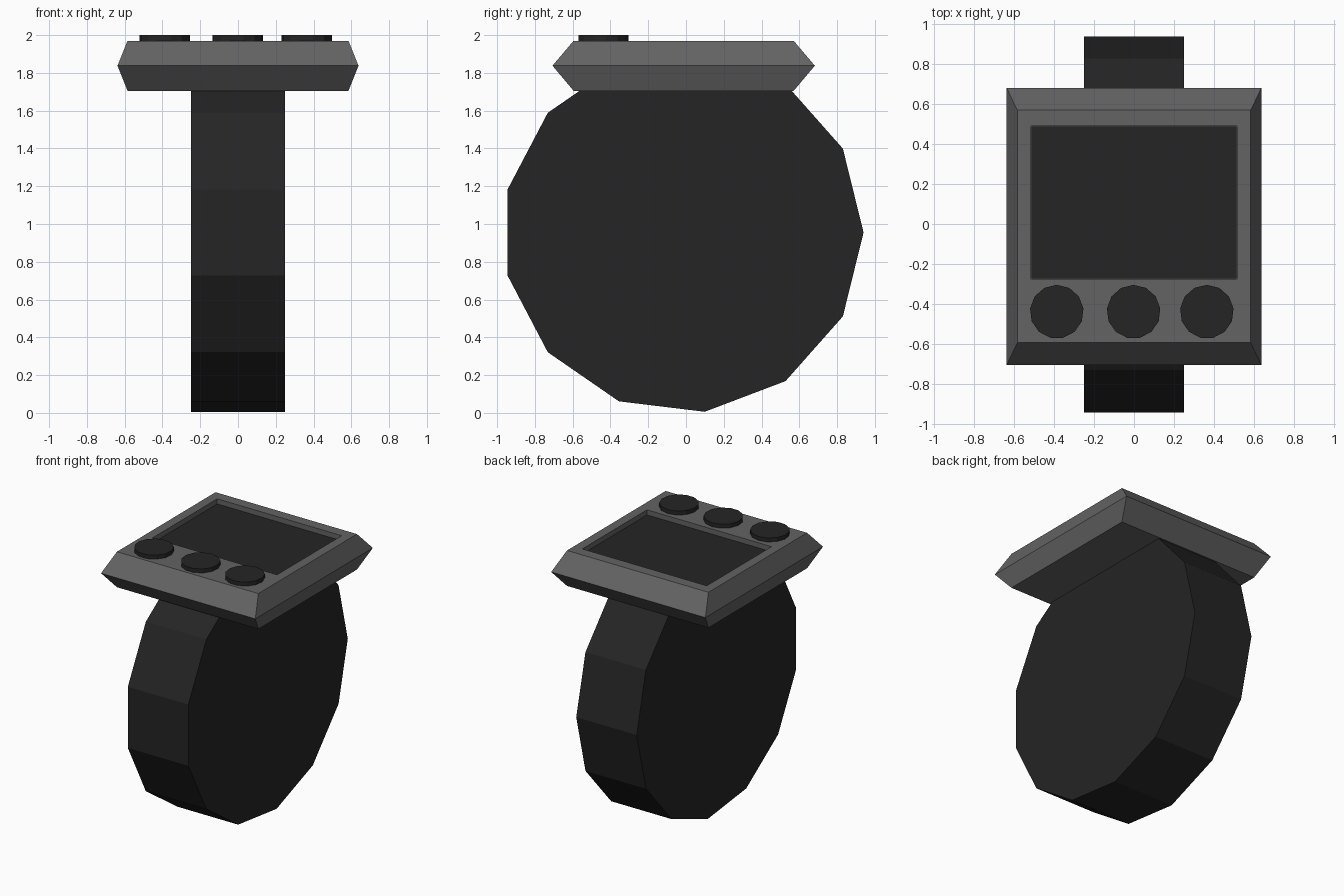
import bpy, bmesh, math
from mathutils import Matrix

if "Cube" in bpy.data.objects:
    bpy.data.objects.remove(bpy.data.objects["Cube"])


def material(name, c):
    m = bpy.data.materials.new(name)
    m.diffuse_color = (c, c, c, 1)
    m.use_nodes = True
    m.node_tree.nodes["Principled BSDF"].inputs["Base Color"].default_value = m.diffuse_color
    return m


black = material("black rubber", 0.018)
grey = material("dark grey metal", 0.125)


def finish(name, bm, mat):
    bmesh.ops.recalc_face_normals(bm, faces=bm.faces)
    me = bpy.data.meshes.new(name)
    bm.to_mesh(me)
    bm.free()
    me.materials.append(mat)
    ob = bpy.data.objects.new(name, me)
    bpy.context.collection.objects.link(ob)
    return ob


def disc(name, radius, depth, loc, mat, axis_x=False):
    """13-sided cylinder with one corner pointing to +y."""
    bm = bmesh.new()
    bmesh.ops.create_cone(bm, cap_ends=True, segments=13, radius1=radius,
                          radius2=radius, depth=depth)
    first = max(bm.verts, key=lambda v: v.co.y).co
    turn = Matrix.Rotation(math.pi / 2 - math.atan2(first.y, first.x), 4, 'Z')
    if axis_x:
        turn = Matrix.Rotation(math.pi / 2, 4, 'Y') @ turn
    bmesh.ops.transform(bm, matrix=Matrix.Translation(loc) @ turn, verts=bm.verts)
    return finish(name, bm, mat)


def ring_stack(name, rings, mat):
    """Rectangular rings (half x, y min, y max, z) joined and capped."""
    bm = bmesh.new()
    loops = [[bm.verts.new(p) for p in ((-x, a, z), (x, a, z), (x, b, z), (-x, b, z))]
             for x, a, b, z in rings]
    for lo, hi in zip(loops, loops[1:]):
        for i in range(4):
            j = (i + 1) % 4
            bm.faces.new((lo[i], lo[j], hi[j], hi[i]))
    bm.faces.new(loops[0])
    bm.faces.new(loops[-1])
    return finish(name, bm, mat)


# Solid wrist band
disc("band", 0.956, 0.5, (0, -0.016, 0.955), black, axis_x=True)

# Bevelled case with a shallow recess for the display
ring_stack("case", [
    (0.585, -0.595, 0.57, 1.705),
    (0.638, -0.707, 0.682, 1.838),
    (0.585, -0.595, 0.57, 1.97),
    (0.515, -0.275, 0.49, 1.97),
    (0.515, -0.275, 0.49, 1.925),
], grey)

# Display plate on the recess floor
ring_stack("screen", [
    (0.513, -0.273, 0.488, 1.926),
    (0.513, -0.273, 0.488, 1.933),
], black)

# Row of buttons
for i, x in enumerate((-0.387, -0.002, 0.365)):
    disc(f"button_{i + 1}", 0.1345, 0.06, (x, -0.4395, 1.97), black)
